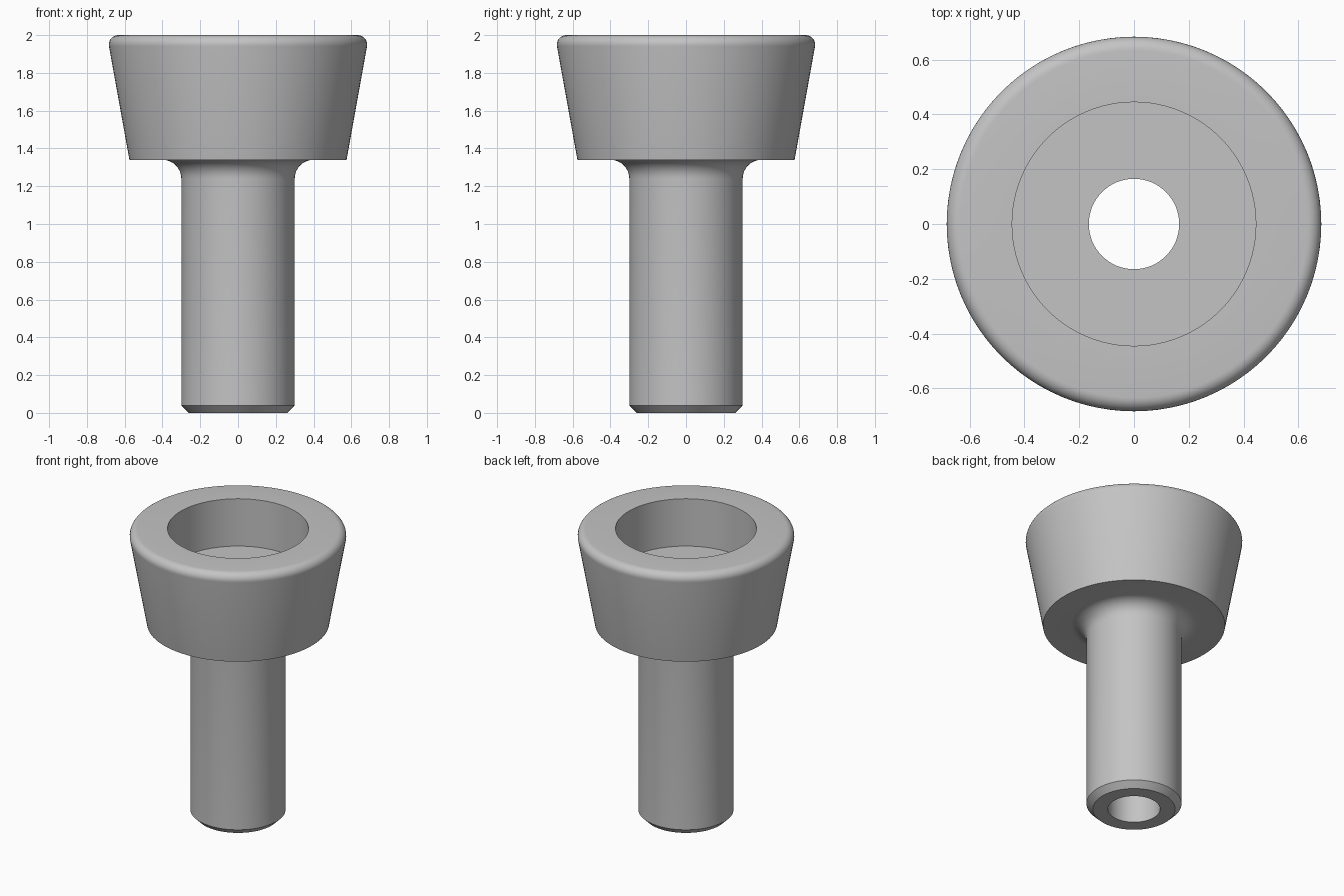
import bpy
import bmesh
from math import cos, sin, radians, pi
from mathutils import Vector

old = bpy.data.objects.get("Cube")
if old:
    bpy.data.objects.remove(old, do_unlink=True)

SEGMENTS = 96


def arc(r, z, radius, start, end, steps=8):
    """Points (radius, height) along a circular arc, angles in degrees."""
    angles = [radians(start + (end - start) * i / steps) for i in range(steps + 1)]
    return [(r + radius * cos(a), z + radius * sin(a)) for a in angles]


def lathe(name, profile, material):
    """Revolve a closed (radius, height) profile around the z axis."""
    bm = bmesh.new()
    verts = [bm.verts.new((r, 0, z)) for r, z in profile]
    edges = [bm.edges.new((v, verts[(i + 1) % len(verts)])) for i, v in enumerate(verts)]
    bmesh.ops.spin(bm, geom=verts + edges, cent=Vector(), axis=Vector((0, 0, 1)),
                   angle=2 * pi, steps=SEGMENTS, use_merge=True)
    bmesh.ops.remove_doubles(bm, verts=bm.verts, dist=1e-5)
    bmesh.ops.recalc_face_normals(bm, faces=bm.faces)
    mesh = bpy.data.meshes.new(name)
    bm.to_mesh(mesh)
    bm.free()
    mesh.materials.append(material)
    obj = bpy.data.objects.new(name, mesh)
    bpy.context.collection.objects.link(obj)
    bpy.ops.object.select_all(action='DESELECT')
    obj.select_set(True)
    bpy.context.view_layer.objects.active = obj
    bpy.ops.object.shade_smooth_by_angle(angle=radians(30))
    return obj


grey = bpy.data.materials.new("light_grey")
grey.use_nodes = True
colour = (0.55, 0.55, 0.55, 1)
grey.diffuse_color = colour
grey.node_tree.nodes["Principled BSDF"].inputs["Base Color"].default_value = colour

BORE, POCKET, SHAFT = 0.165, 0.445, 0.30

# Chamfered shaft end
profile = [(BORE, 0), (0.26, 0), (SHAFT, 0.04)]
# Fillet under the head
profile += arc(0.40, 1.24, 0.10, 180, 90)
# Tapered head with rounded rim
profile += [(0.575, 1.34)]
profile += arc(0.634, 1.95, 0.05, -10, 90)
# Counterbored pocket and through bore
profile += [(POCKET, 2.0), (POCKET, 1.67), (BORE, 1.67)]

lathe("flanged_bushing", profile, grey)
